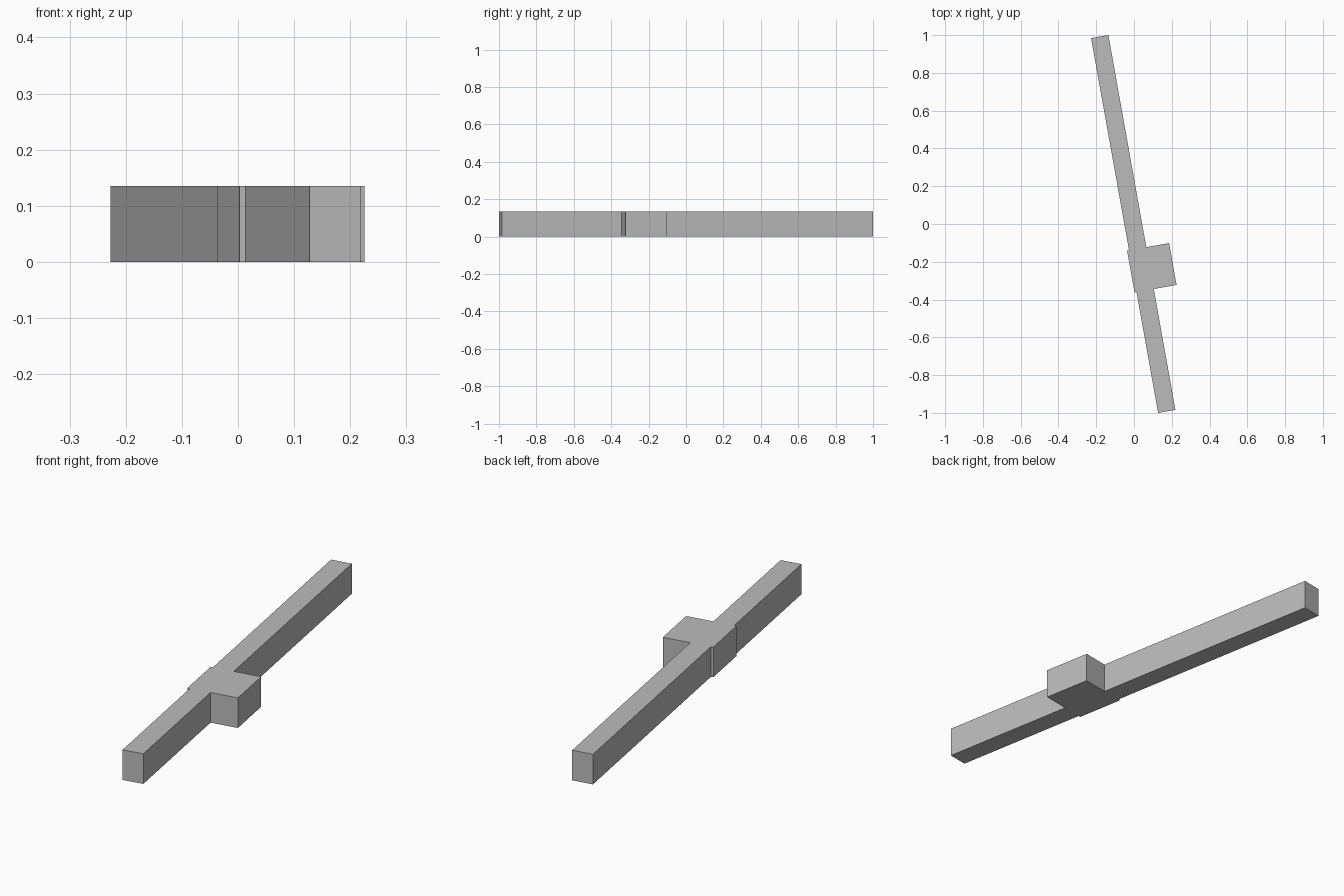
import bpy
import bmesh
import math
from mathutils import Matrix

cube = bpy.data.objects.get("Cube")
if cube:
    bpy.data.objects.remove(cube, do_unlink=True)

HEIGHT = 0.135
GREY = (0.5, 0.5, 0.5, 1.0)

mat = bpy.data.materials.new("plain grey")
mat.use_nodes = True
mat.diffuse_color = GREY
bsdf = next(n for n in mat.node_tree.nodes if n.type == "BSDF_PRINCIPLED")
bsdf.inputs["Base Color"].default_value = GREY

# Plan outline: a long bar with a square block that juts out mostly on one side
bar_w, bar_l = 0.0465, 1.008
left, right = -0.057, 0.169
front, back = -0.358, -0.133
outline = [
    (-bar_w, -bar_l), (bar_w, -bar_l),
    (bar_w, front), (right, front), (right, back), (bar_w, back),
    (bar_w, bar_l), (-bar_w, bar_l),
    (-bar_w, back), (left, back), (left, front), (-bar_w, front),
]

# Extrude the outline upwards
bm = bmesh.new()
base = bm.faces.new([bm.verts.new((x, y, 0)) for x, y in outline])
top = bmesh.ops.extrude_face_region(bm, geom=[base], use_keep_orig=True)
top_verts = [g for g in top["geom"] if isinstance(g, bmesh.types.BMVert)]
bmesh.ops.translate(bm, verts=top_verts, vec=(0, 0, HEIGHT))

# Turn the whole wall slightly in plan
turn = Matrix.Translation((-0.004, 0, 0)) @ Matrix.Rotation(math.radians(10.14), 4, "Z")
bmesh.ops.transform(bm, matrix=turn, verts=bm.verts)
bmesh.ops.recalc_face_normals(bm, faces=bm.faces)

mesh = bpy.data.meshes.new("bar_with_block")
bm.to_mesh(mesh)
bm.free()
mesh.materials.append(mat)
bpy.context.collection.objects.link(bpy.data.objects.new("bar_with_block", mesh))
